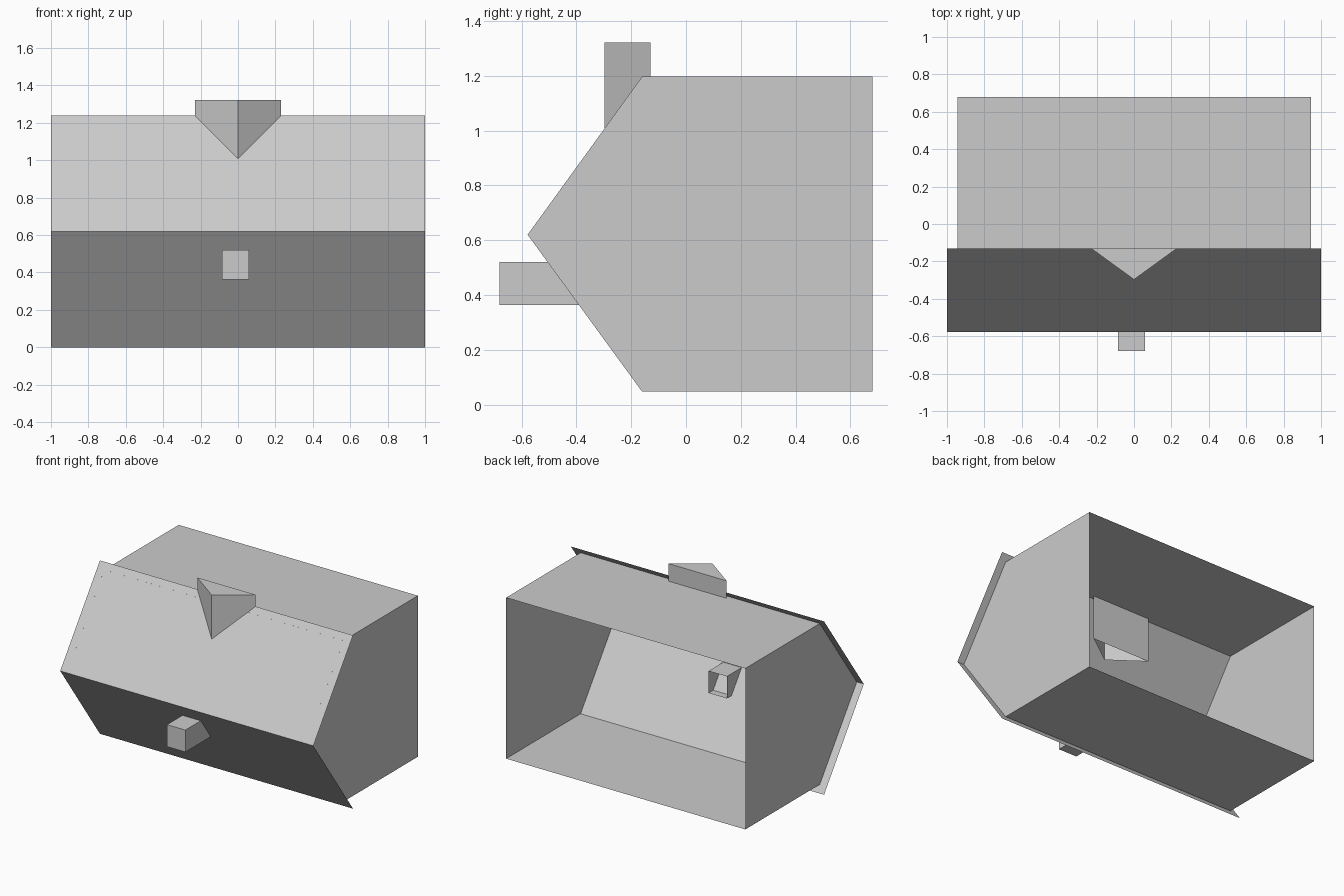
import bpy, bmesh

if "Cube" in bpy.data.objects:
    bpy.data.objects.remove(bpy.data.objects["Cube"])


def sheet_object(name, points, faces):
    mesh = bpy.data.meshes.new(name)
    mesh.from_pydata(points, [], faces)
    mesh.update()
    obj = bpy.data.objects.new(name, mesh)
    bpy.context.collection.objects.link(obj)
    return obj


def sweep(name, profile, offset, closed, cap_start=False, cap_end=False):
    """Extrude a profile of 3D points along offset into thin sheet faces."""
    n = len(profile)
    far = [tuple(a + b for a, b in zip(p, offset)) for p in profile]
    faces = [(i, (i + 1) % n, n + (i + 1) % n, n + i)
             for i in range(n if closed else n - 1)]
    if cap_start:
        faces.append(tuple(reversed(range(n))))
    if cap_end:
        faces.append(tuple(range(n, 2 * n)))
    obj = sheet_object(name, profile + far, faces)
    bm = bmesh.new()
    bm.from_mesh(obj.data)
    bmesh.ops.recalc_face_normals(bm, faces=bm.faces)
    bm.to_mesh(obj.data)
    bm.free()
    return obj


HALF = 0.945                 # half width of the housing
BOT, MID, TOP = 0.047, 0.62, 1.197
BACK, SHOULDER, NOSE = 0.68, -0.16, -0.578

# Roof and floor, open at the back
for name, z in (("roof", TOP), ("floor", BOT)):
    sweep(name, [(-HALF, SHOULDER, z), (-HALF, BACK, z)],
          (2 * HALF, 0, 0), False)

# Five-sided end walls
outline = [(BACK, BOT), (BACK, TOP), (SHOULDER, TOP),
           (NOSE, MID), (SHOULDER, BOT)]
for name, x in (("left_wall", -HALF), ("right_wall", HALF)):
    sheet_object(name, [(x, y, z) for y, z in outline], [tuple(range(5))])

# Overhanging sloped front panels, meeting at the nose line
sweep("front_panels", [(-1, -0.13, 0), (-1, NOSE, MID), (-1, -0.13, 1.238)],
      (2, 0, 0), False)

# Wedge through the upper panel, closed on top and open below
sweep("top_wedge", [(-0.23, -0.13, 0.88), (0, -0.297, 0.88), (0.23, -0.13, 0.88)],
      (0, 0, 0.442), True, cap_end=True)

# Square stub through the lower panel, open at its inner end
sweep("front_stub", [(-0.085, -0.68, 0.363), (0.06, -0.68, 0.363),
                     (0.06, -0.68, 0.52), (-0.085, -0.68, 0.52)],
      (0, 0.34, 0), True, cap_start=True)
